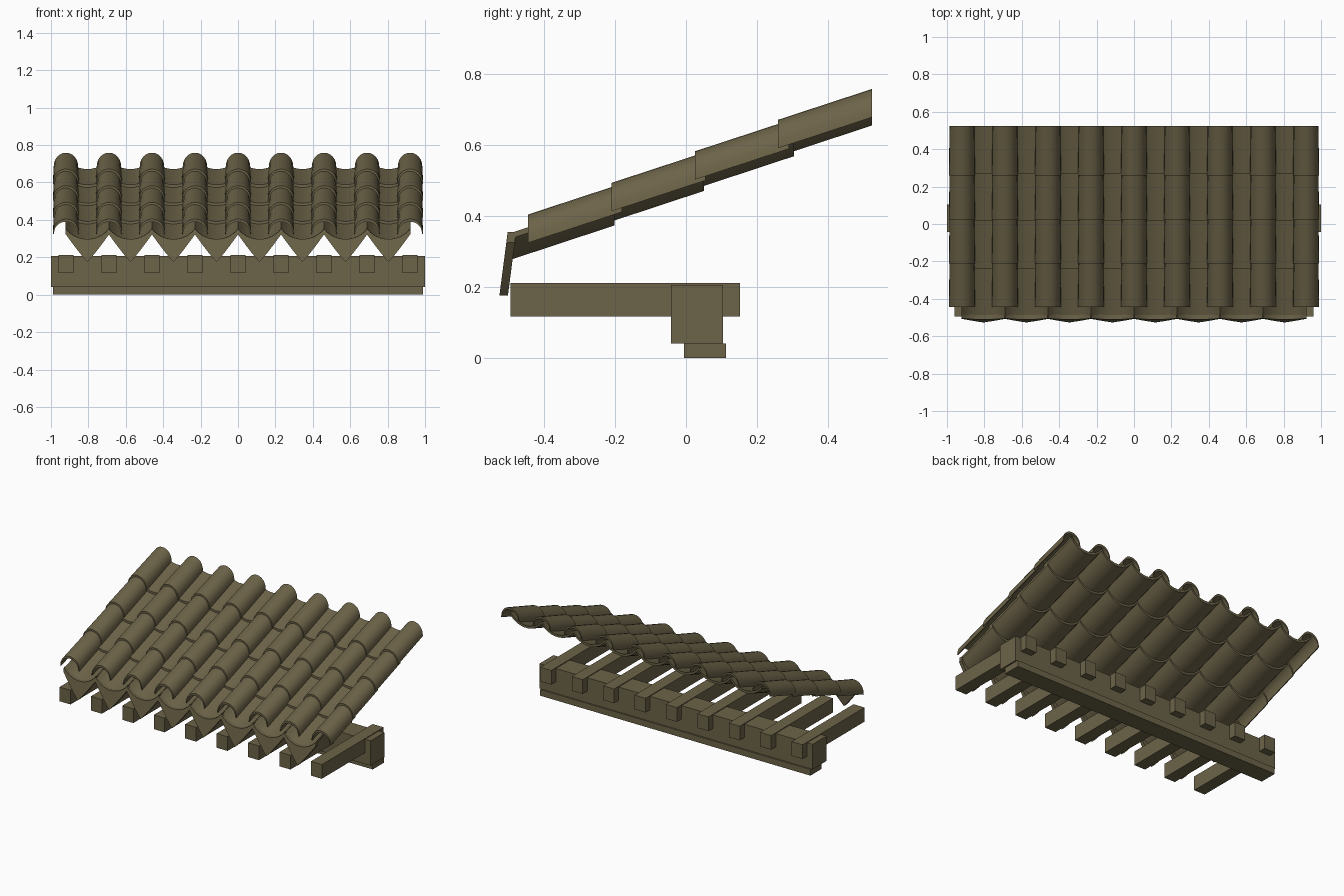
import bpy, bmesh, math

cube = bpy.data.objects.get("Cube")
if cube:
    bpy.data.objects.remove(cube, do_unlink=True)

# Single weathered clay colour
clay = bpy.data.materials.new("olive_brown_clay")
clay.use_nodes = True
COLOUR = (0.15, 0.125, 0.065, 1)
clay.diffuse_color = COLOUR
clay.node_tree.nodes["Principled BSDF"].inputs["Base Color"].default_value = COLOUR

PITCH = 0.23      # spacing of tile columns and rafters
TILE_ROWS = 4


def add_object(name, mesh, location):
    ob = bpy.data.objects.new(name, mesh)
    ob.location = location
    bpy.context.collection.objects.link(ob)
    return ob


def box(name, low, high):
    """Axis-aligned timber between two corners."""
    bm = bmesh.new()
    bmesh.ops.create_cube(bm, size=1)
    for v in bm.verts:
        v.co = [l + (c + 0.5) * (h - l) for c, l, h in zip(v.co, low, high)]
    mesh = bpy.data.meshes.new(name)
    bm.to_mesh(mesh)
    bm.free()
    mesh.materials.append(clay)
    return add_object(name, mesh, (0, 0, 0))


def shell(name, front, back):
    """Solid strip lofted between two ends, each a pair (outer, inner) of 3D curves."""
    bm = bmesh.new()
    rings = [[[bm.verts.new(p) for p in curve] for curve in end] for end in (front, back)]
    (fo, fi), (bo, bi) = rings
    n = len(fo)
    for a, b in ((fo, fi), (fi, bi), (bi, bo), (bo, fo)):
        for i in range(n - 1):
            bm.faces.new((a[i], a[i + 1], b[i + 1], b[i]))
    for i in (0, n - 1):
        bm.faces.new((fo[i], fi[i], bi[i], bo[i]))
    bmesh.ops.recalc_face_normals(bm, faces=bm.faces)
    mesh = bpy.data.meshes.new(name)
    bm.to_mesh(mesh)
    bm.free()
    mesh.materials.append(clay)
    return mesh


def repeat(name, mesh, count, y=0, z=0):
    """Place copies side by side, centred on x, with smooth curves and sharp edges."""
    for i in range(count):
        ob = add_object(f"{name}_{i + 1}", mesh, ((i - (count - 1) / 2) * PITCH, y, z))
        if i == 0:
            bpy.ops.object.select_all(action="DESELECT")
            ob.select_set(True)
            bpy.context.view_layer.objects.active = ob
            bpy.ops.object.shade_smooth_by_angle(angle=math.radians(35))


def arch(half, height, y, top, steps=12):
    """Half-round curve with short upright legs."""
    angles = [math.pi * i / steps for i in range(steps + 1)]
    pts = [(-half * math.cos(a), y, top - height + height * math.sin(a) ** 0.9) for a in angles]
    return pts


def trough(half, sag, y, bottom, steps=9):
    """Shallow circular sag."""
    radius = (half * half + sag * sag) / (2 * sag)
    limit = math.asin(half / radius)
    angles = [limit * (2 * i / steps - 1) for i in range(steps + 1)]
    return [(radius * math.sin(a), y, bottom + radius * (1 - math.cos(a))) for a in angles]


# Half-round cover tiles, each row lapping over the one below
COVER_LEN, COVER_RISE = 0.265, 0.087
cover = shell(
    "cover_tile",
    (arch(0.07, 0.08, 0, 0), arch(0.064, 0.065, 0, -0.015)),
    (arch(0.066, 0.08, COVER_LEN, COVER_RISE),
     arch(0.060, 0.065, COVER_LEN, COVER_RISE - 0.015)))
for row in range(TILE_ROWS):
    repeat(f"cover_tile_row_{row + 1}", cover, 9, -0.445 + 0.235 * row, 0.405 + 0.089 * row)

# Sagging pan tiles between the covers
for row in range(TILE_ROWS):
    length = 0.255 if row == TILE_ROWS - 1 else 0.288
    rise = length * 0.33
    pan = shell(
        "pan_tile",
        (trough(0.116, 0.06, 0, 0.016), trough(0.116, 0.06, 0, 0)),
        (trough(0.116, 0.06, length, rise + 0.016), trough(0.116, 0.06, length, rise)))
    repeat(f"pan_tile_row_{row + 1}", pan, 8, -0.49 + 0.2533 * row, 0.278 + 0.0977 * row)


# Pointed drip plates hanging from the lowest pans
def drip_curves(offset):
    top = trough(0.118, 0.058, 0, 0.297)
    low = [(x, 0, 0.176 + 0.15 * (abs(x) / 0.118) ** 1.1) for x, _, _ in top]
    # split the middle flat so the tip is a true point
    mid = len(top) // 2
    top.insert(mid, (0, 0, top[mid][2]))
    low.insert(mid, (0, 0, 0.176))
    lean = lambda p: (p[0], offset - 0.503 + 0.13 * (p[2] - 0.355), p[2])
    return [lean(p) for p in top], [lean(p) for p in low]


drip = shell("drip_plate", drip_curves(0), drip_curves(0.024))
repeat("drip_plate", drip, 8)

# Rafters, cross beam and the bearer under it
for i in range(9):
    x = (i - 4) * PITCH
    box(f"rafter_{i + 1}", (x - 0.04, -0.495, 0.117), (x + 0.04, 0.152, 0.211))
box("cross_beam", (-1, -0.042, 0.041), (1, 0.104, 0.206))
box("bearer", (-0.99, -0.005, 0), (0.99, 0.113, 0.041))
